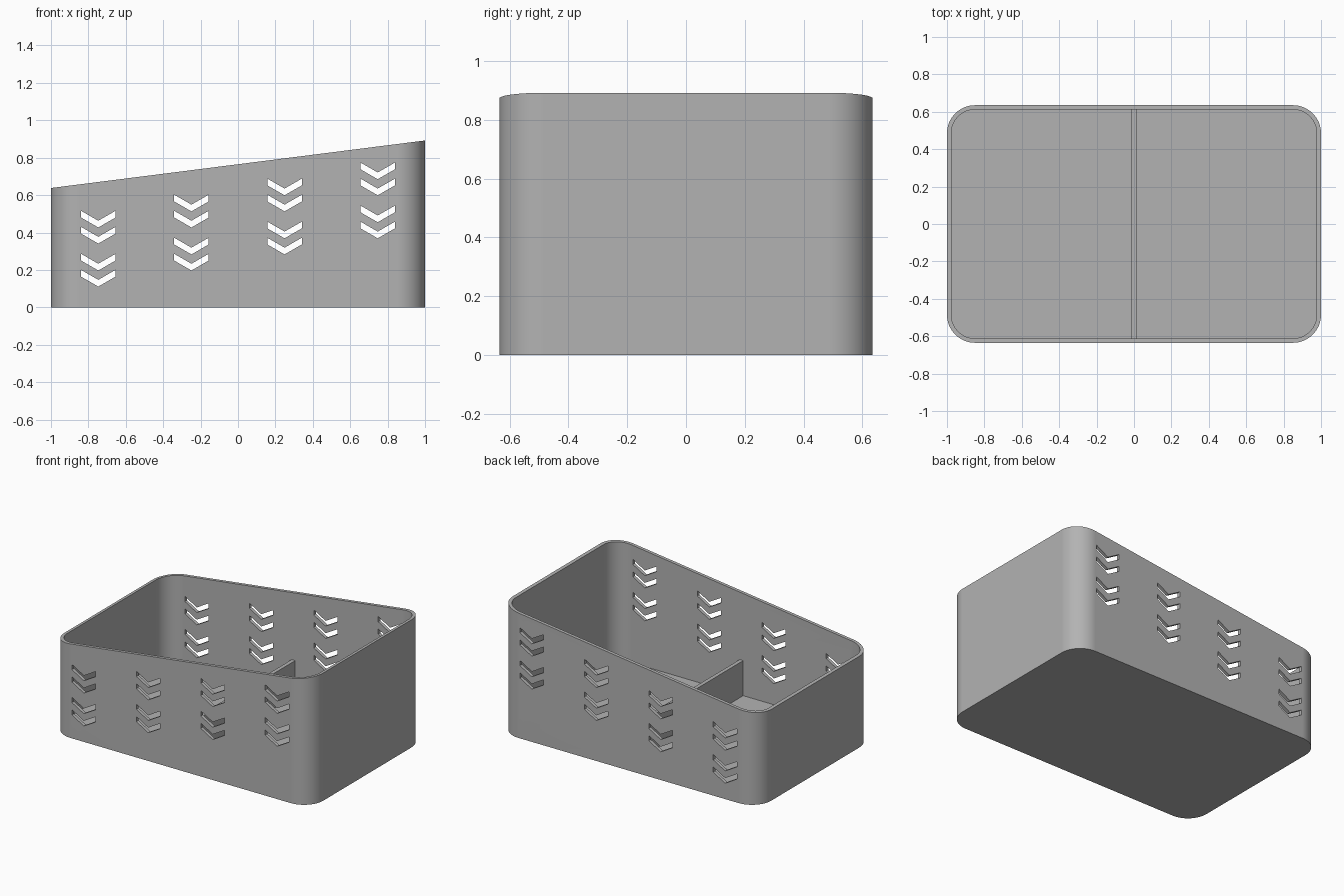
import bpy, bmesh, math

if "Cube" in bpy.data.objects:
    bpy.data.objects.remove(bpy.data.objects["Cube"], do_unlink=True)

HALF_X, HALF_Y, RADIUS = 1.0, 0.635, 0.15
WALL, FLOOR = 0.023, 0.05

grey = bpy.data.materials.new("plain_grey")
grey.use_nodes = True
colour = (0.45, 0.45, 0.45, 1)
grey.diffuse_color = colour
grey.node_tree.nodes["Principled BSDF"].inputs["Base Color"].default_value = colour


def make_object(name, bm):
    bmesh.ops.recalc_face_normals(bm, faces=bm.faces)
    mesh = bpy.data.meshes.new(name)
    bm.to_mesh(mesh)
    bm.free()
    mesh.materials.append(grey)
    obj = bpy.data.objects.new(name, mesh)
    bpy.context.collection.objects.link(obj)
    return obj


def rounded_outline(inset, steps=16):
    """Rounded rectangle, counter-clockwise from the +x +y corner."""
    r = RADIUS - inset
    cx, cy = HALF_X - RADIUS, HALF_Y - RADIUS
    points = []
    for i, (sx, sy) in enumerate([(1, 1), (-1, 1), (-1, -1), (1, -1)]):
        for k in range(steps + 1):
            a = math.pi / 2 * (i + k / steps)
            points.append((sx * cx + r * math.cos(a), sy * cy + r * math.sin(a)))
    return points


def rim_height(x):
    return 0.765 + 0.127 * x


def ring(bm, inset, height):
    return [bm.verts.new((x, y, height(x))) for x, y in rounded_outline(inset)]


def bridge(bm, a, b):
    for i in range(len(a)):
        j = (i + 1) % len(a)
        bm.faces.new((a[i], a[j], b[j], b[i]))


# Open bin: outer wall, sloping rim, inner wall and raised floor
bm = bmesh.new()
rings = [ring(bm, 0, lambda x: 0), ring(bm, 0, rim_height),
         ring(bm, WALL, rim_height), ring(bm, WALL, lambda x: FLOOR)]
for lower, upper in zip(rings, rings[1:]):
    bridge(bm, lower, upper)
bm.faces.new(rings[0])
bm.faces.new(rings[-1])
bin_shell = make_object("bin_shell", bm)

# Chevron cutters, long enough to pass through both long walls
bm = bmesh.new()
for column in range(4):
    x = -0.747 + 0.498 * column
    for tip in (0.516, 0.43, 0.286, 0.2):
        z = tip + 0.086 * column
        profile = [(-0.092, 0), (0, -0.053), (0.092, 0),
                   (0.092, -0.036), (0, -0.089), (-0.092, -0.036)]
        near, far = [[bm.verts.new((x + dx, y, z + dz)) for dx, dz in profile]
                     for y in (-0.8, 0.8)]
        bridge(bm, near, far)
        bm.faces.new(near)
        bm.faces.new(far)
cutter = make_object("chevron_cutter", bm)
cutter.hide_render = True

cut = bin_shell.modifiers.new("chevron_slots", "BOOLEAN")
cut.operation, cut.solver, cut.object = "DIFFERENCE", "EXACT", cutter
bpy.ops.object.select_all(action="DESELECT")
bpy.context.view_layer.objects.active = bin_shell
bin_shell.select_set(True)
bpy.ops.object.modifier_apply(modifier=cut.name)
bpy.data.objects.remove(cutter, do_unlink=True)
bpy.ops.object.shade_smooth_by_angle(angle=math.radians(30))
weighted = bin_shell.modifiers.new("even_shading", "WEIGHTED_NORMAL")
weighted.keep_sharp = True

# Low divider across the middle
bm = bmesh.new()
bmesh.ops.create_cube(bm, size=1)
bmesh.ops.scale(bm, vec=(0.027, 2 * HALF_Y - WALL, 0.27), verts=bm.verts)
bmesh.ops.translate(bm, vec=(0, 0, 0.16), verts=bm.verts)
make_object("divider", bm)
